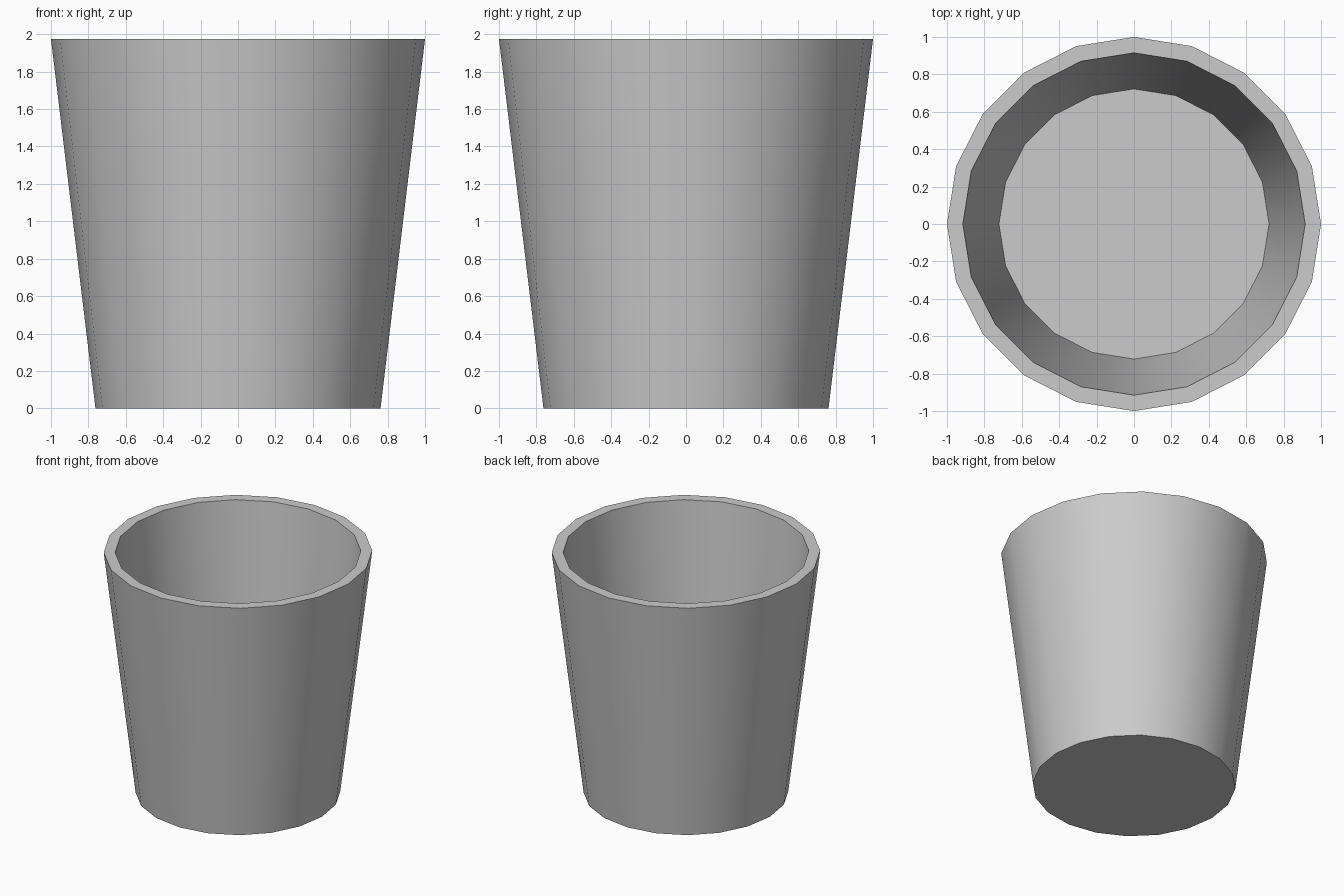
import bpy, bmesh
from math import cos, sin, tau, radians

if "Cube" in bpy.data.objects:
    bpy.data.objects.remove(bpy.data.objects["Cube"])

SIDES = 20
# (radius, height) from outer base, up over the rim, down to the inner floor
PROFILE = [(0.762, 0.0), (1.0, 1.975), (0.915, 1.975), (0.722, 0.06)]

bm = bmesh.new()
rings = [[bm.verts.new((r * cos(tau * i / SIDES), r * sin(tau * i / SIDES), z))
          for i in range(SIDES)] for r, z in PROFILE]

# Outer wall, rim and inner wall
for a, b in zip(rings, rings[1:]):
    for i in range(SIDES):
        j = (i + 1) % SIDES
        bm.faces.new((a[i], a[j], b[j], b[i]))

# Underside and inner floor
bm.faces.new(rings[0][::-1])
bm.faces.new(rings[-1])
bmesh.ops.recalc_face_normals(bm, faces=bm.faces)

mesh = bpy.data.meshes.new("cup")
bm.to_mesh(mesh)
bm.free()
cup = bpy.data.objects.new("cup", mesh)
bpy.context.collection.objects.link(cup)

# Smooth walls, sharp rim and base
bpy.context.view_layer.objects.active = cup
cup.select_set(True)
bpy.ops.object.shade_smooth_by_angle(angle=radians(30))
